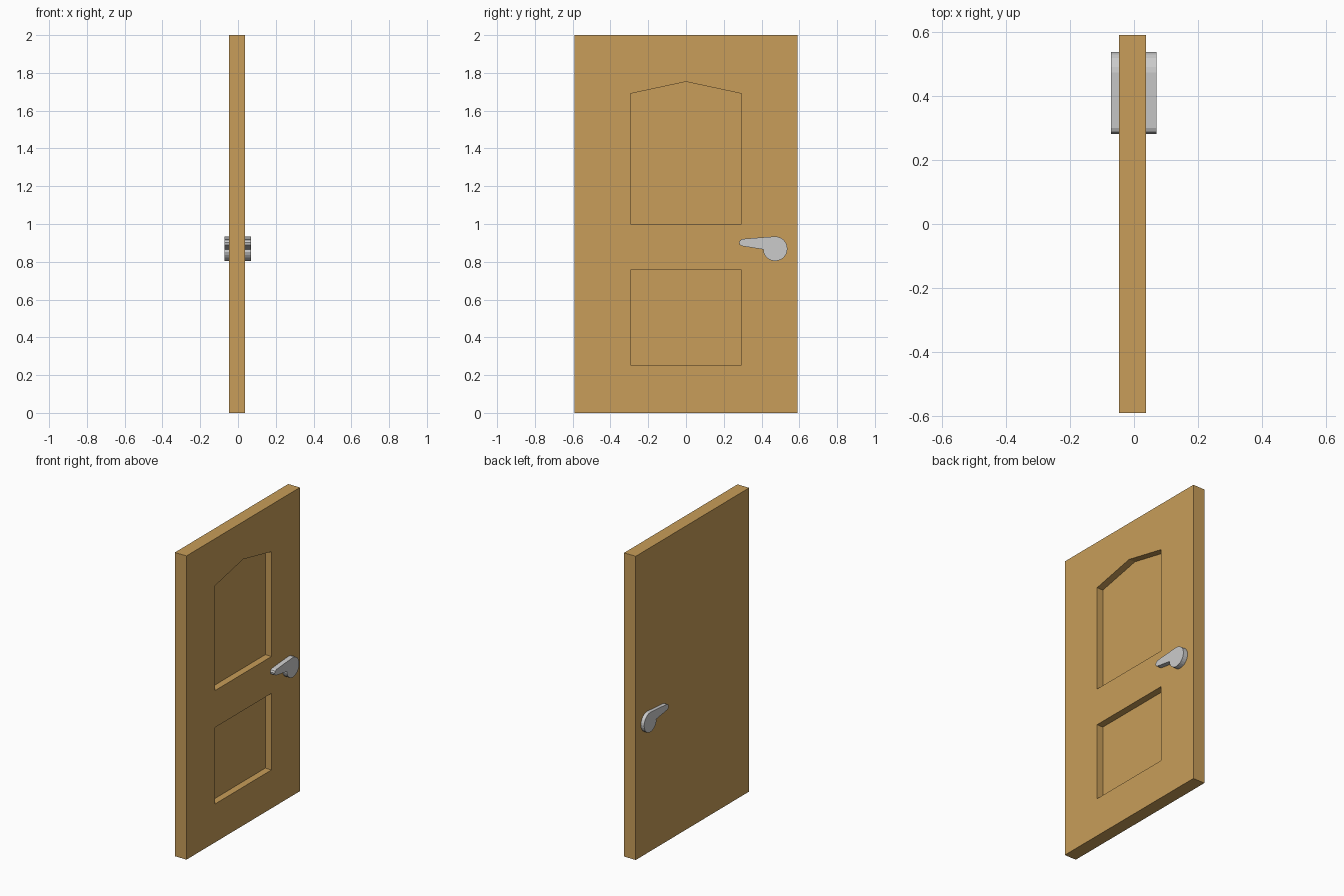
import bpy, bmesh, math

if "Cube" in bpy.data.objects:
    bpy.data.objects.remove(bpy.data.objects["Cube"])

X0, X1 = -0.047, 0.038      # slab back and front faces
FLOOR = -0.007              # recessed panel depth


def material(name, col):
    m = bpy.data.materials.new(name)
    m.diffuse_color = col
    m.use_nodes = True
    m.node_tree.nodes["Principled BSDF"].inputs["Base Color"].default_value = m.diffuse_color
    return m


def finish(name, bm, mat=None):
    bmesh.ops.recalc_face_normals(bm, faces=bm.faces[:])
    me = bpy.data.meshes.new(name)
    bm.to_mesh(me)
    bm.free()
    ob = bpy.data.objects.new(name, me)
    bpy.context.collection.objects.link(ob)
    if mat:
        me.materials.append(mat)
    return ob


def prism(name, outline, xa, xb, mat=None):
    """Extrude a (y, z) outline along x."""
    bm = bmesh.new()
    a = [bm.verts.new((xa, y, z)) for y, z in outline]
    b = [bm.verts.new((xb, y, z)) for y, z in outline]
    bm.faces.new(a)
    bm.faces.new(b[::-1])
    n = len(a)
    for i in range(n):
        j = (i + 1) % n
        bm.faces.new((a[i], b[i], b[j], a[j]))
    return finish(name, bm, mat)


wood = material("wood", (0.58, 0.34, 0.1, 1))

# door slab
door = prism("door_slab", [(-.59, 0), (.59, 0), (.59, 2), (-.59, 2)], X0, X1, wood)

# recessed panels on one face: peaked upper, rectangular lower
w = 0.294
panels = {
    "upper_panel_cutter": [(-w, 1.0), (w, 1.0), (w, 1.69), (0, 1.753), (-w, 1.69)],
    "lower_panel_cutter": [(-w, .253), (w, .253), (w, .757), (-w, .757)],
}
for name, outline in panels.items():
    cutter = prism(name, outline, FLOOR, X1 + 0.1, wood)
    cutter.hide_render = True
    cutter.hide_set(True)
    mod = door.modifiers.new(name, 'BOOLEAN')
    mod.operation = 'DIFFERENCE'
    mod.solver = 'EXACT'
    mod.object = cutter

# lever handles: round hub with a tapering arm, one on each face
cy, cz, r = 0.472, 0.869, 0.065
hub = [(cy + r * math.cos(math.radians(a)), cz + r * math.sin(math.radians(a)))
       for a in range(-165, 91, 15)]
arm = [(.40, .929), (.30, .921), (.287, .915), (.281, .903), (.284, .89),
       (.296, .883), (.411, .865)]
for name, xa, xb in (("front_handle", X1, 0.07), ("back_handle", -0.071, X0)):
    prism(name, hub + arm, xa, xb)
